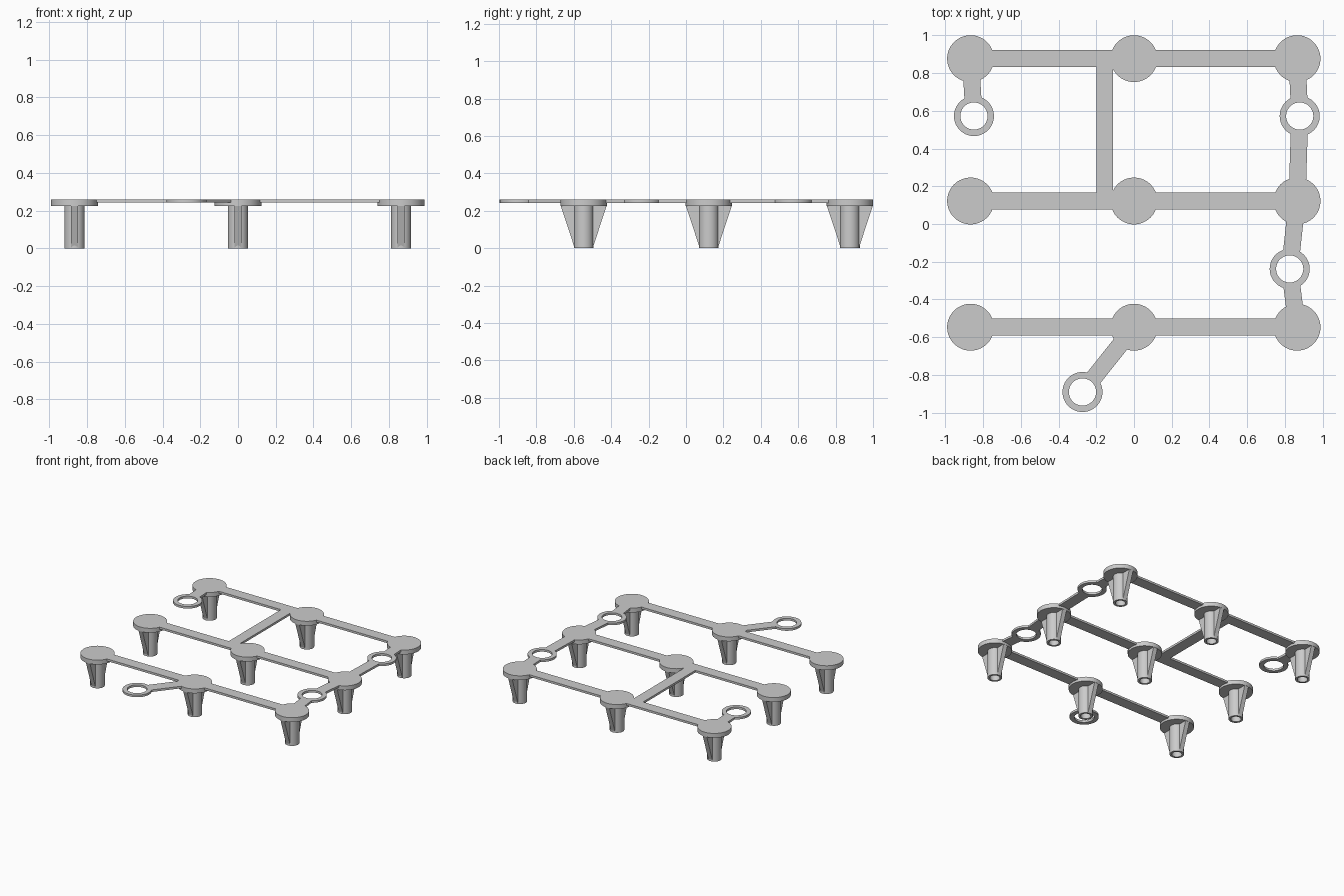
import bpy, bmesh, math
from mathutils import Vector, Matrix

cube = bpy.data.objects.get("Cube")
if cube:
    bpy.data.objects.remove(cube, do_unlink=True)

TOP, PLATE, CAP = 0.26, 0.243, 0.225    # top, underside of bars, underside of caps
CAP_R, POST_R, BORE_R = 0.124, 0.053, 0.037
RING_R, RING_HOLE, BAR_W = 0.106, 0.072, 0.09
XS = {"right": -0.866, "middle": 0.0, "left": 0.864}
YS = {"back": 0.876, "centre": 0.122, "front": -0.547}

grey = bpy.data.materials.new("light grey")
grey.use_nodes = True
grey.diffuse_color = (0.6, 0.6, 0.6, 1)
bsdf = next(n for n in grey.node_tree.nodes if n.type == "BSDF_PRINCIPLED")
bsdf.inputs["Base Color"].default_value = (0.6, 0.6, 0.6, 1)
bsdf.inputs["Roughness"].default_value = 0.6


def finish(bm, name):
    bmesh.ops.recalc_face_normals(bm, faces=bm.faces)
    mesh = bpy.data.meshes.new(name)
    bm.to_mesh(mesh)
    bm.free()
    mesh.materials.append(grey)
    return mesh


def place(mesh, name, x=0, y=0):
    ob = bpy.data.objects.new(name, mesh)
    ob.location = (x, y, 0)
    bpy.context.collection.objects.link(ob)
    return ob


def lathe(bm, profile, closed=False, steps=64):
    """Spin an (r, z) profile around z."""
    verts = [bm.verts.new((r, 0, z)) for r, z in profile]
    pairs = list(zip(verts, verts[1:])) + ([(verts[-1], verts[0])] if closed else [])
    edges = [bm.edges.new(p) for p in pairs]
    bmesh.ops.spin(bm, geom=verts + edges, cent=(0, 0, 0), axis=(0, 0, 1),
                   angle=math.tau, steps=steps, use_duplicate=False)
    bmesh.ops.remove_doubles(bm, verts=bm.verts, dist=1e-5)


def prism(bm, points, offset):
    face = bm.faces.new([bm.verts.new(p) for p in points])
    new = bmesh.ops.extrude_face_region(bm, geom=[face])["geom"]
    bmesh.ops.translate(bm, vec=offset,
                        verts=[v for v in new if isinstance(v, bmesh.types.BMVert)])


def bar(name, start, end, trim_start=0.0, trim_end=0.0):
    """Flat strip between two points, shortened at each end."""
    a, b = Vector(start), Vector(end)
    d = (b - a).normalized()
    a, b = a + d * trim_start, b - d * trim_end
    side = Vector((-d.y, d.x)) * BAR_W / 2
    bm = bmesh.new()
    prism(bm, [(*p, PLATE) for p in (a + side, a - side, b - side, b + side)],
          (0, 0, TOP - PLATE))
    place(finish(bm, name), name)


# Hub: cap on a hollow post, with a tapered fin before and behind it
bm = bmesh.new()
lathe(bm, [(0, TOP), (CAP_R, TOP), (CAP_R, CAP), (POST_R, CAP), (POST_R, 0),
           (BORE_R, 0), (BORE_R, CAP), (0, CAP)])
FIN = 0.018
for s in (1, -1):
    prism(bm, [(-FIN, s * y, z) for y, z in
               ((0.042, 0), (0.048, 0), (CAP_R - 0.002, CAP), (0.042, CAP))],
          (2 * FIN, 0, 0))
hub_mesh = finish(bm, "hub")

# Ring: flat eyelet
bm = bmesh.new()
lathe(bm, [(RING_R, TOP), (RING_R, PLATE), (RING_HOLE, PLATE), (RING_HOLE, TOP)], True)
ring_mesh = finish(bm, "ring")

# Nine hubs in three rows, joined along each row
HUB_TRIM, RING_TRIM = CAP_R * 0.9, 0.085
for row, y in YS.items():
    for col, x in XS.items():
        place(hub_mesh, f"{row}_{col}_hub", x, y)
    for col in ("right", "left"):
        bar(f"{row}_{col}_bar", (XS[col], y), (0, y), HUB_TRIM, HUB_TRIM)

# Cross bar between the back and centre rows
bar("cross_bar", (-0.155, YS["back"] - 0.03), (-0.155, YS["centre"] + 0.03))

# Rings, each with links to its neighbouring hubs
rings = {
    "back_right_ring": ((-0.848, 0.572), [("right", "back")]),
    "back_left_ring": ((0.878, 0.572), [("left", "back"), ("left", "centre")]),
    "front_left_ring": ((0.825, -0.238), [("left", "centre"), ("left", "front")]),
    "front_ring": ((-0.273, -0.89), [("middle", "front")]),
}
for name, (spot, hubs) in rings.items():
    place(ring_mesh, name, *spot)
    for col, row in hubs:
        bar(f"{name}_{row}_link", (XS[col], YS[row]), spot, HUB_TRIM, RING_TRIM)

# Smooth the round walls and keep the edges sharp
for mesh in (hub_mesh, ring_mesh):
    mesh.shade_smooth()
    mesh.set_sharp_from_angle(angle=math.radians(30))
